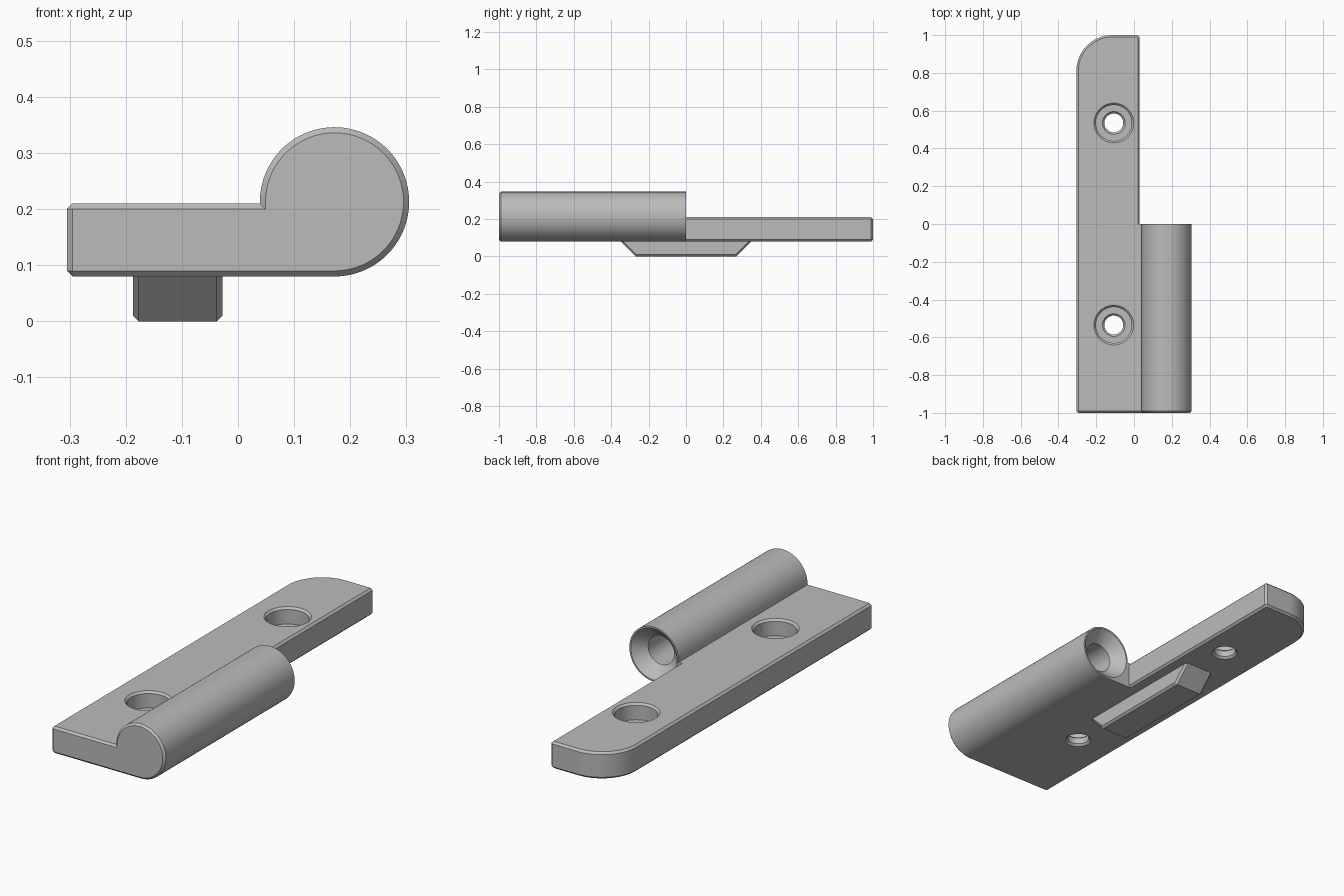
import bpy, bmesh
from math import cos, sin, pi, radians
from mathutils import Matrix, Vector

cube = bpy.data.objects.get("Cube")
if cube:
    bpy.data.objects.remove(cube)

CHAMFER = 0.01
steel = bpy.data.materials.new("plain grey steel")
steel.use_nodes = True
grey = (0.5, 0.5, 0.5, 1)
steel.diffuse_color = grey
steel.node_tree.nodes["Principled BSDF"].inputs["Base Color"].default_value = grey


def make_object(name, bm):
    bmesh.ops.recalc_face_normals(bm, faces=bm.faces)
    mesh = bpy.data.meshes.new(name)
    bm.to_mesh(mesh)
    bm.free()
    mesh.materials.append(steel)
    obj = bpy.data.objects.new(name, mesh)
    bpy.context.collection.objects.link(obj)
    return obj


def arc(cx, cy, radius, start, end, steps):
    angles = [radians(start + (end - start) * i / steps) for i in range(steps + 1)]
    return [(cx + radius * cos(a), cy + radius * sin(a)) for a in angles]


def prism(name, outline, place, low, high, chamfer_high=True):
    """Extrude an outline from low to high with chamfered end caps."""
    bm = bmesh.new()
    a = low + CHAMFER
    b = high - CHAMFER if chamfer_high else high
    bottom = [bm.verts.new(place(u, v, a)) for u, v in outline]
    top = [bm.verts.new(place(u, v, b)) for u, v in outline]
    caps = [bm.faces.new(bottom), bm.faces.new(top)]
    for i in range(len(outline)):
        j = (i + 1) % len(outline)
        bm.faces.new((bottom[i], bottom[j], top[j], top[i]))
    bmesh.ops.recalc_face_normals(bm, faces=bm.faces)
    bmesh.ops.inset_individual(bm, faces=caps if chamfer_high else caps[:1],
                               thickness=CHAMFER, depth=CHAMFER, use_even_offset=True)
    return make_object(name, bm)


def lathe(name, profile, matrix, steps=64):
    """Spin a radius/height profile into a closed solid."""
    bm = bmesh.new()
    rings = []
    for r, h in profile:
        rings.append([bm.verts.new(matrix @ Vector((x, y, h)))
                      for x, y in arc(0, 0, r, 0, 360 - 360 / steps, steps - 1)])
    for lower, upper in zip(rings, rings[1:]):
        for i in range(steps):
            j = (i + 1) % steps
            bm.faces.new((lower[i], lower[j], upper[j], upper[i]))
    bm.faces.new(rings[0])
    bm.faces.new(rings[-1])
    return make_object(name, bm)


def combine(target, other, operation):
    mod = target.modifiers.new(operation, 'BOOLEAN')
    mod.operation = operation
    mod.solver = 'EXACT'
    mod.object = other
    bpy.context.view_layer.objects.active = target
    bpy.ops.object.modifier_apply(modifier=mod.name)
    bpy.data.objects.remove(other)


# Long leaf plate with one rounded corner
left, right, c = -0.305, 0.03, CHAMFER
plate_outline = [(left, -1 + c), (left + c, -1), (right - c, -1), (right, -1 + c),
                 (right, 1 - c), (right - c, 1)] + arc(left + 0.19, 0.81, 0.19, 90, 180, 24)
leaf = prism("hinge_leaf", plate_outline, lambda u, v, w: (u, v, w), 0.08, 0.21)

# Knuckle barrel blended into the plate underside
bx, bz, br = 0.172, 0.213, 0.133
knuckle_outline = [(-0.1, 0.21), (-0.1, 0.08)] + arc(bx, bz, br, -90, 181.3, 72)
knuckle = prism("knuckle", knuckle_outline, lambda u, v, w: (u, w, v), -1, 0, False)
combine(leaf, knuckle, 'UNION')

# Blind pin bore with a flared mouth
bore = lathe("pin_bore", [(0.07, -0.8), (0.07, -0.055), (0.125, 0), (0.135, 0.01)],
             Matrix.Translation((bx, 0, bz)) @ Matrix.Rotation(-pi / 2, 4, 'X'))
combine(leaf, bore, 'DIFFERENCE')

# Counterbored screw holes
hole = [(0.07, 0.07), (0.05, 0.09), (0.05, 0.12), (0.06, 0.13),
        (0.095, 0.13), (0.095, 0.2), (0.115, 0.22)]
for side in (-1, 1):
    cutter = lathe("screw_hole", hole, Matrix.Translation((-0.107, side * 0.535, 0)))
    combine(leaf, cutter, 'DIFFERENCE')

# Locating tab with sloped ends, sunk into the underside
tab = prism("locating_tab", [(-0.38, 0.11), (-0.27, 0), (0.27, 0), (0.38, 0.11)],
            lambda u, v, w: (w, u, v), -0.187, -0.028)

# Smooth curved walls, crisp chamfers
for obj in (leaf, tab):
    bpy.ops.object.select_all(action='DESELECT')
    obj.select_set(True)
    bpy.context.view_layer.objects.active = obj
    bpy.ops.object.shade_smooth_by_angle(angle=radians(25))
    weighted = obj.modifiers.new("even shading", 'WEIGHTED_NORMAL')
    weighted.keep_sharp = True
